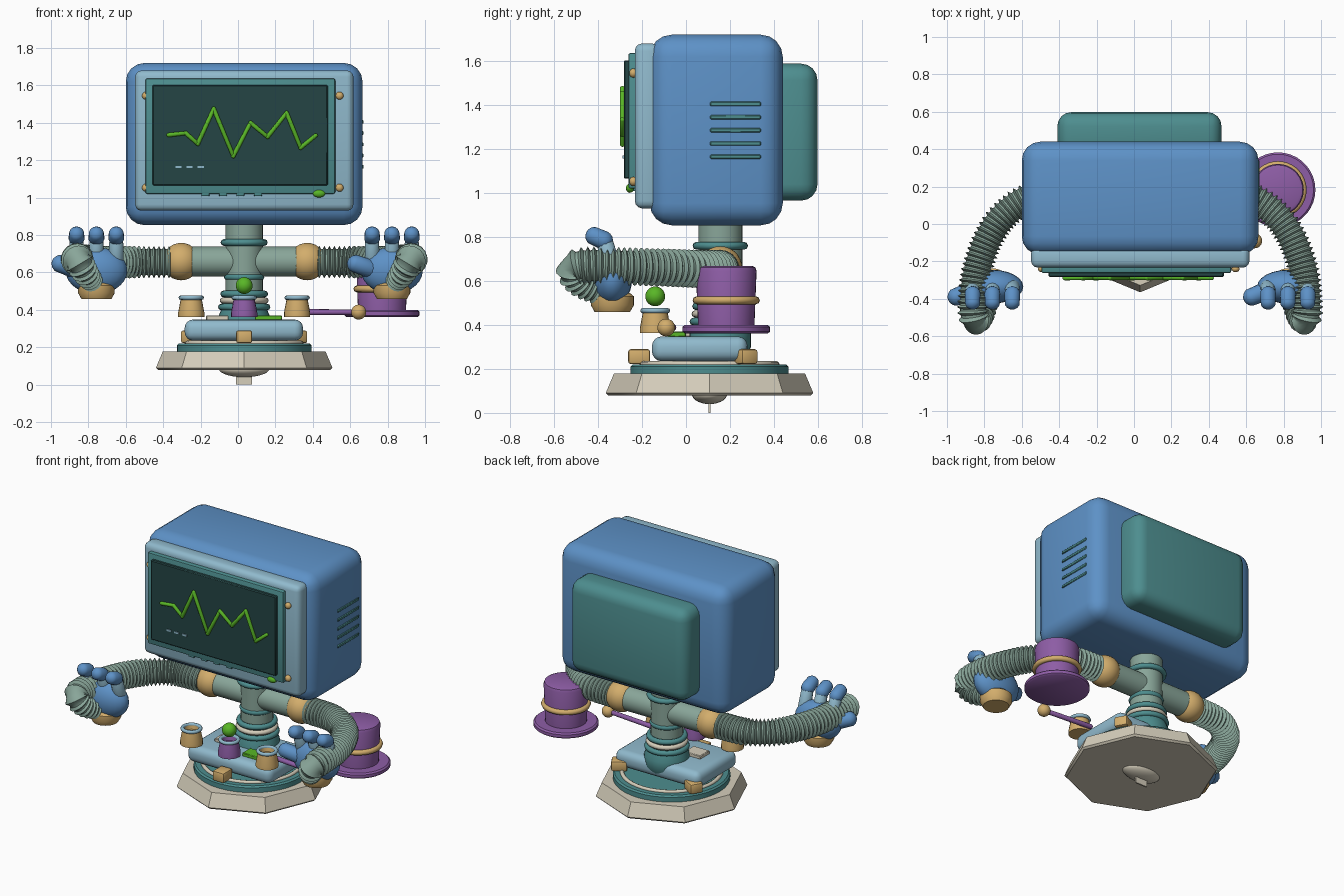
import bpy, bmesh, math
from mathutils import Vector, Matrix

if "Cube" in bpy.data.objects:
    bpy.data.objects.remove(bpy.data.objects["Cube"])

CX = 0.033  # centre line of the body


def material(name, col):
    m = bpy.data.materials.new(name)
    m.diffuse_color = (*col, 1)
    m.use_nodes = True
    m.node_tree.nodes["Principled BSDF"].inputs["Base Color"].default_value = m.diffuse_color
    return m


BLUE = material("blue", (0.11, 0.285, 0.57))
SKY = material("light blue", (0.28, 0.49, 0.61))
TEAL = material("teal", (0.075, 0.27, 0.275))
DARK = material("dark screen", (0.018, 0.06, 0.06))
GREEN = material("green", (0.10, 0.47, 0.02))
GOLD = material("gold", (0.65, 0.42, 0.15))
PURPLE = material("purple", (0.27, 0.11, 0.38))
CREAM = material("cream", (0.67, 0.62, 0.50))
SAGE = material("sage", (0.25, 0.38, 0.32))


def finish(bm, name, mat, angle=40):
    bmesh.ops.recalc_face_normals(bm, faces=bm.faces[:])
    me = bpy.data.meshes.new(name)
    bm.to_mesh(me)
    bm.free()
    me.materials.append(mat)
    me.shade_smooth()
    me.set_sharp_from_angle(angle=math.radians(angle))
    ob = bpy.data.objects.new(name, me)
    bpy.context.collection.objects.link(ob)
    return ob


def box(name, mat, x, y, z, bevel=0.0, segs=3, rot=0.0):
    """Box from (min, max) pairs, turned about its own vertical axis."""
    bm = bmesh.new()
    bmesh.ops.create_cube(bm, size=1)
    bmesh.ops.scale(bm, vec=(x[1] - x[0], y[1] - y[0], z[1] - z[0]), verts=bm.verts)
    if bevel:
        bmesh.ops.bevel(bm, geom=bm.edges[:], offset=bevel, segments=segs,
                        profile=0.5, affect='EDGES')
    bm.transform(Matrix.Translation(((x[0] + x[1]) / 2, (y[0] + y[1]) / 2, (z[0] + z[1]) / 2))
                 @ Matrix.Rotation(rot, 4, 'Z'))
    return finish(bm, name, mat)


def lathe(name, mat, centre, profile, sides=32, axis=(0, 0, 1)):
    """Revolve (radius, height) points around an axis through centre."""
    bm = bmesh.new()
    rings = [[bm.verts.new((r * math.sin(2 * math.pi * i / sides),
                            r * math.cos(2 * math.pi * i / sides), h))
              for i in range(sides)] for r, h in profile]
    for a, b in zip(rings, rings[1:]):
        for i in range(sides):
            j = (i + 1) % sides
            bm.faces.new((a[i], a[j], b[j], b[i]))
    bm.faces.new(rings[0])
    bm.faces.new(rings[-1])
    q = Vector((0, 0, 1)).rotation_difference(Vector(axis)).to_matrix().to_4x4()
    bm.transform(Matrix.Translation(centre) @ q)
    return finish(bm, name, mat)


def ring(name, mat, centre, major, minor, sides=32):
    bm = bmesh.new()
    loops = []
    for i in range(sides):
        a = 2 * math.pi * i / sides
        loops.append([])
        for k in range(8):
            b = 2 * math.pi * k / 8
            r = major + minor * math.cos(b)
            loops[-1].append(bm.verts.new((centre[0] + r * math.cos(a), centre[1] + r * math.sin(a),
                                           centre[2] + minor * math.sin(b))))
    for i in range(sides):
        for k in range(8):
            p, q = loops[i], loops[(i + 1) % sides]
            bm.faces.new((p[k], q[k], q[(k + 1) % 8], p[(k + 1) % 8]))
    return finish(bm, name, mat, 60)


def ball(name, mat, centre, radii):
    bm = bmesh.new()
    bmesh.ops.create_uvsphere(bm, u_segments=24, v_segments=14, radius=1)
    bmesh.ops.scale(bm, vec=radii, verts=bm.verts)
    bmesh.ops.translate(bm, vec=centre, verts=bm.verts)
    return finish(bm, name, mat)


def capsule(name, mat, a, b, r):
    a, b = Vector(a), Vector(b)
    bm = bmesh.new()
    bmesh.ops.create_uvsphere(bm, u_segments=14, v_segments=8, radius=r)
    for v in bm.verts:
        if v.co.z > 1e-5:
            v.co.z += (b - a).length
    q = Vector((0, 0, 1)).rotation_difference(b - a).to_matrix().to_4x4()
    bm.transform(Matrix.Translation(a) @ q)
    return finish(bm, name, mat, 60)


def ribbed_tube(name, mat, pts, ribs=44, sides=18):
    """Bellows swept along a smooth path, narrowing at the wrist."""
    p = [Vector(v) for v in pts]
    p = [2 * p[0] - p[1]] + p + [2 * p[-1] - p[-2]]
    path = []
    for i in range(1, len(p) - 2):
        for k in range(20):
            t = k / 20
            path.append(0.5 * (2 * p[i] + (p[i + 1] - p[i - 1]) * t
                               + (2 * p[i - 1] - 5 * p[i] + 4 * p[i + 1] - p[i + 2]) * t * t
                               + (3 * p[i] - p[i - 1] - 3 * p[i + 1] + p[i + 2]) * t ** 3))
    path.append(p[-2])
    dist = [0.0]
    for a, b in zip(path, path[1:]):
        dist.append(dist[-1] + (b - a).length)
    n, seg, loops, bm = ribs * 3, 0, [], bmesh.new()
    side = None
    for i in range(n + 1):
        s = dist[-1] * i / n
        while seg < len(path) - 2 and dist[seg + 1] < s:
            seg += 1
        d = path[seg + 1] - path[seg]
        c = path[seg] + d * ((s - dist[seg]) / d.length)
        d.normalize()
        side = (Vector((0, 0, 1)) if side is None else side)
        side = (side - d * side.dot(d)).normalized()
        other = d.cross(side)
        r = 0.087 if i % 3 == 1 else 0.070
        r *= 1 - 0.38 * max(0, (i / n - 0.78) / 0.22)
        loops.append([bm.verts.new(c + r * (math.cos(2 * math.pi * k / sides) * side
                                            + math.sin(2 * math.pi * k / sides) * other))
                      for k in range(sides)])
    for a, b in zip(loops, loops[1:]):
        for k in range(sides):
            bm.faces.new((a[k], a[(k + 1) % sides], b[(k + 1) % sides], b[k]))
    bm.faces.new(loops[0])
    bm.faces.new(loops[-1])
    return finish(bm, name, mat, 35)


# Monitor shell, bezel, screen and rear hump
box("monitor_shell", BLUE, (-0.60, 0.666), (-0.165, 0.44), (0.853, 1.72), 0.10, 4)
box("bezel", SKY, (-0.55, 0.617), (-0.233, -0.12), (0.93, 1.68), 0.034)
box("screen_frame", TEAL, (-0.495, 0.52), (-0.262, -0.2), (1.02, 1.637), 0.01, 2)
box("screen", DARK, (-0.457, 0.48), (-0.283, -0.24), (1.065, 1.603), 0.006, 1)
box("rear_hump", TEAL, (-0.41, 0.468), (0.36, 0.598), (0.965, 1.588), 0.075, 4)

# Trace on the screen and small readout dashes
wave = [(-0.37, 1.335), (-0.28, 1.345), (-0.215, 1.288), (-0.13, 1.475), (-0.025, 1.222),
        (0.067, 1.40), (0.158, 1.325), (0.26, 1.453), (0.335, 1.267), (0.415, 1.332)]
for (x0, z0), (x1, z1) in zip(wave, wave[1:]):
    capsule("trace", GREEN, (x0, -0.289, z0), (x1, -0.289, z1), 0.012)
for x in (-0.318, -0.259, -0.2):
    box("readout_dash", SKY, (x - 0.017, x + 0.017), (-0.288, -0.28), (1.158, 1.17))

# Screws, buttons, lamp and side vents
for x in (-0.492, 0.543):
    for z in (1.053, 1.545):
        ball("screw", GOLD, (x, -0.24, z), (0.021, 0.018, 0.021))
for x in (-0.174, -0.08, 0.013, 0.107):
    box("button", TEAL, (x - 0.022, x + 0.022), (-0.255, -0.22), (1.008, 1.03), 0.006, 2)
ball("lamp", GREEN, (0.433, -0.255, 1.022), (0.034, 0.018, 0.021))
for i in range(5):
    z = 1.165 + 0.06 * i
    box("vent", TEAL, (0.65, 0.672), (0.11, 0.34), (z - 0.01, z + 0.01), 0.004, 1)

# Neck, collars and shoulders
NY = 0.156
lathe("neck", SAGE, (CX, NY, 0), [(0.1, 0.36), (0.1, 0.9)])
for z, R in ((0.76, 0.108), (0.575, 0.09), (0.485, 0.11), (0.415, 0.122)):
    ring("neck_ring", TEAL, (CX, NY, z), R, 0.018)
ring("neck_trim", CREAM, (CX, NY, 0.45), 0.115, 0.016)
lathe("neck_foot", TEAL, (CX, NY, 0), [(0.11, 0.25), (0.14, 0.30), (0.14, 0.36), (0.115, 0.42)])
lathe("shoulder_bar", SAGE, (CX, NY, 0.658), [(0.08, -0.34), (0.08, 0.34)], axis=(1, 0, 0))

# Arms and hands; arms mirror, hands repeat
arm = [(-0.36, NY, 0.655), (-0.55, 0.14, 0.655), (-0.69, 0.05, 0.655), (-0.78, -0.08, 0.66),
       (-0.84, -0.25, 0.665), (-0.86, -0.42, 0.67), (-0.85, -0.51, 0.655),
       (-0.81, -0.475, 0.59), (-0.765, -0.37, 0.535)]
for side, hx in (("left", -0.757), ("right", 0.823)):
    ball(side + "_shoulder", GOLD, (CX + (-0.337 if hx < 0 else 0.337), NY, 0.658), (0.1,) * 3)
    ribbed_tube(side + "_arm", SAGE, [(x if hx < 0 else 2 * CX - x, y, z) for x, y, z in arm])
    lathe(side + "_cuff", GOLD, (hx, -0.335, 0), [(0.08, 0.458), (0.098, 0.49), (0.098, 0.53), (0.08, 0.545)])
    ball(side + "_palm", BLUE, (hx, -0.335, 0.61), (0.165, 0.09, 0.125))
    for dx in (-0.106, 0, 0.106):
        x = hx + dx
        capsule(side + "_finger_base", SKY, (x, -0.335, 0.66), (x, -0.365, 0.76), 0.041)
        capsule(side + "_finger_tip", BLUE, (x, -0.375, 0.785), (x, -0.415, 0.803), 0.043)
    capsule(side + "_thumb", BLUE, (hx - 0.12, -0.36, 0.62), (hx - 0.19, -0.388, 0.645), 0.05)

# Base, turntable and clips
BY = 0.107
lathe("base", CREAM, (CX, BY, 0), [(0.46, 0.078), (0.472, 0.09), (0.435, 0.178)], 8)
ball("base_boss", CREAM, (CX, BY, 0.085), (0.135, 0.08, 0.045))
box("winding_blade", CREAM, (CX - 0.043, CX + 0.043), (BY - 0.005, BY + 0.005), (0, 0.06))
lathe("turntable", TEAL, (CX, BY, 0), [(0.36, 0.17), (0.36, 0.21), (0.35, 0.22)], 40)
ring("turntable_trim", CREAM, (CX, BY, 0.222), 0.305, 0.013, 40)
for deg in (-90, 30, 150):
    a = math.radians(deg)
    x, y = CX + 0.32 * math.cos(a), BY + 0.32 * math.sin(a)
    box("clip", GOLD, (x - 0.05, x + 0.05), (y - 0.043, y + 0.043), (0.222, 0.29), 0.012, 2, rot=a)
box("platform", SKY, (-0.285, 0.348), (-0.155, 0.28), (0.235, 0.348), 0.045, 4)

# Cups, ball and cards on the platform
for x, mat in ((CX - 0.283, GOLD), (CX, PURPLE), (CX + 0.283, GOLD)):
    lathe("cup", mat, (x, -0.14, 0), [(0.07, 0.363), (0.07, 0.385), (0.055, 0.465), (0.045, 0.465), (0.04, 0.44)], 20)
    ring("cup_rim", SKY, (x, -0.14, 0.465), 0.056, 0.012, 24)
ball("floating_ball", GREEN, (CX, -0.14, 0.53), (0.045,) * 3)
box("green_card", GREEN, (0.09, 0.235), (-0.085, 0.0), (0.345, 0.37), 0.004, 1)
box("cream_card", CREAM, (-0.17, -0.05), (-0.01, 0.09), (0.345, 0.37), 0.004, 1)

# Wand with gold knob, and the top hat
capsule("wand", PURPLE, (0.30, -0.06, 0.388), (0.645, -0.09, 0.388), 0.016)
ball("wand_knob", GOLD, (0.645, -0.09, 0.388), (0.04,) * 3)
lathe("hat_brim", PURPLE, (0.77, 0.183, 0), [(0.19, 0.362), (0.2, 0.37), (0.2, 0.39), (0.19, 0.399)], 36)
lathe("hat_crown", PURPLE, (0.77, 0.183, 0), [(0.128, 0.39), (0.138, 0.645), (0.132, 0.662), (0.118, 0.668)], 36)
ring("hat_band", GOLD, (0.77, 0.183, 0.512), 0.135, 0.018, 36)
